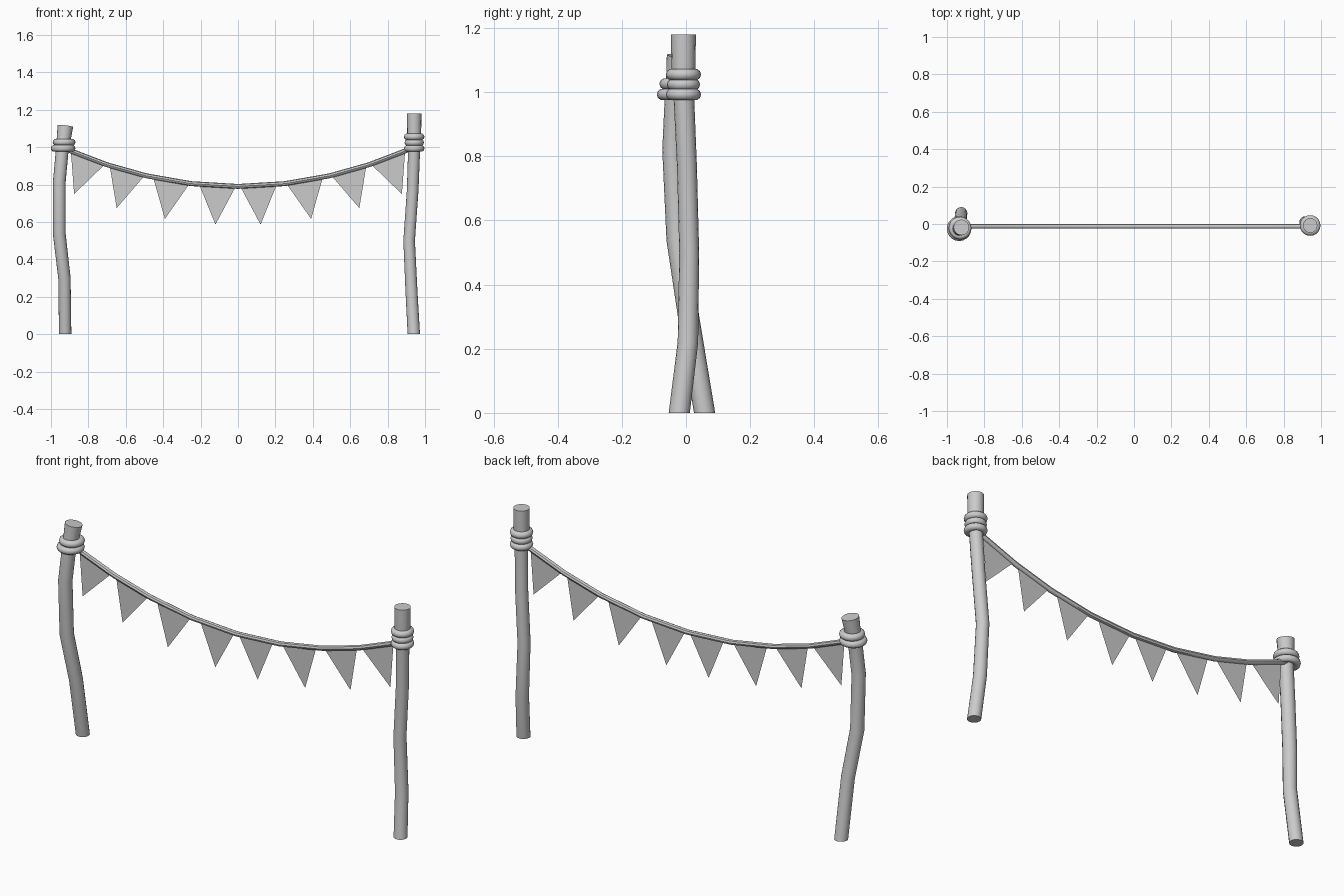
import bpy, bmesh, math
from mathutils import Vector

cube = bpy.data.objects.get("Cube")
if cube:
    bpy.data.objects.remove(cube)

grey = bpy.data.materials.new("plain_grey")
grey.use_nodes = True
grey.diffuse_color = (0.6, 0.6, 0.6, 1)
grey.node_tree.nodes["Principled BSDF"].inputs["Base Color"].default_value = (0.6, 0.6, 0.6, 1)


def finish(name, bm, smooth=True):
    mesh = bpy.data.meshes.new(name)
    bm.to_mesh(mesh)
    bm.free()
    mesh.materials.append(grey)
    obj = bpy.data.objects.new(name, mesh)
    bpy.context.collection.objects.link(obj)
    if smooth:
        bpy.ops.object.select_all(action="DESELECT")
        obj.select_set(True)
        bpy.context.view_layer.objects.active = obj
        bpy.ops.object.shade_smooth_by_angle(angle=math.radians(45))
    return obj


def tube(name, path, sides, closed=False):
    """Sweep a circle along (x, y, z, radius) points."""
    bm = bmesh.new()
    pts = [Vector(p[:3]) for p in path]
    n = len(pts)
    rings = []
    for i, p in enumerate(pts):
        if closed:
            t = pts[(i + 1) % n] - pts[i - 1]
            v = Vector((0, 0, 1))
        else:
            t = pts[min(i + 1, n - 1)] - pts[max(i - 1, 0)]
            v = t.cross(Vector((0, 1, 0))).normalized()
        if not closed and i == 0 and abs(t.z) > abs(t.x):
            t, v = Vector((0, 0, 1)), Vector((-1, 0, 0))   # foot flat on the ground
        t.normalize()
        u = v.cross(t).normalized()
        rings.append([bm.verts.new(p + path[i][3] * (math.cos(a) * u + math.sin(a) * v))
                      for a in (math.tau * k / sides for k in range(sides))])
    for i in range(n if closed else n - 1):
        a, b = rings[i], rings[(i + 1) % n]
        for k in range(sides):
            m = (k + 1) % sides
            bm.faces.new((a[k], a[m], b[m], b[k]))
    if not closed:
        bm.faces.new(rings[0])
        bm.faces.new(rings[-1])
    bmesh.ops.recalc_face_normals(bm, faces=bm.faces)
    return finish(name, bm)


# Crooked wooden posts, slightly thicker at the top
tube("left_post", [(0.94, -0.021, 0, 0.033), (0.928, 0.006, 0.22, 0.032),
                   (0.915, 0.01, 0.5, 0.031), (0.934, 0.003, 0.77, 0.031),
                   (0.941, -0.006, 0.97, 0.032), (0.942, -0.008, 1.06, 0.037),
                   (0.942, -0.008, 1.18, 0.039)], 16)
tube("right_post", [(-0.924, 0.058, 0, 0.033), (-0.928, 0.008, 0.3, 0.033),
                    (-0.956, -0.027, 0.54, 0.034), (-0.955, -0.04, 0.82, 0.034),
                    (-0.941, -0.033, 0.97, 0.034), (-0.931, -0.024, 1.05, 0.038),
                    (-0.923, -0.018, 1.113, 0.042)], 16)

# Rope coils wound round the posts
coils = [("left", 0.942, -0.008, 0.993, 0.037), ("left", 0.942, -0.008, 1.024, 0.034),
         ("left", 0.942, -0.008, 1.055, 0.037),
         ("right", -0.935, -0.025, 0.993, 0.048), ("right", -0.93, -0.022, 1.026, 0.043)]
for i, (side, x, y, z, r) in enumerate(coils):
    loop = [(x + r * math.cos(a), y + r * math.sin(a), z, 0.018)
            for a in (math.tau * k / 20 for k in range(20))]
    tube(f"{side}_coil_{i}", loop, 10, closed=True)


# Sagging rope
def sag(x):
    return 0.79 + 0.2 * abs(x / 0.92) ** 2


ROPE_Y = -0.012
tube("rope", [(x, ROPE_Y, sag(x), 0.013)
              for x in (-0.92, -0.7, -0.49, -0.25, 0, 0.25, 0.49, 0.7, 0.92)], 8)

# Triangular flags hanging square to the rope
for side, s in (("left", 1), ("right", -1)):
    for i, (x0, x1) in enumerate([(0.015, 0.205), (0.262, 0.452), (0.503, 0.685), (0.715, 0.893)]):
        a = Vector((s * x0, ROPE_Y, sag(x0) - 0.006))
        b = Vector((s * x1, ROPE_Y, sag(x1) - 0.006))
        edge = (b - a) * s
        down = Vector((edge.z, 0, -edge.x)).normalized()
        bm = bmesh.new()
        corners = [a, b, (a + b) / 2 + down * 0.203]
        if s > 0:
            corners.reverse()
        bm.faces.new([bm.verts.new(c) for c in corners])
        bmesh.ops.recalc_face_normals(bm, faces=bm.faces)
        bm.normal_update()
        for f in bm.faces:
            if f.normal.y > 0:
                f.normal_flip()
        finish(f"{side}_flag_{i + 1}", bm, smooth=False)
